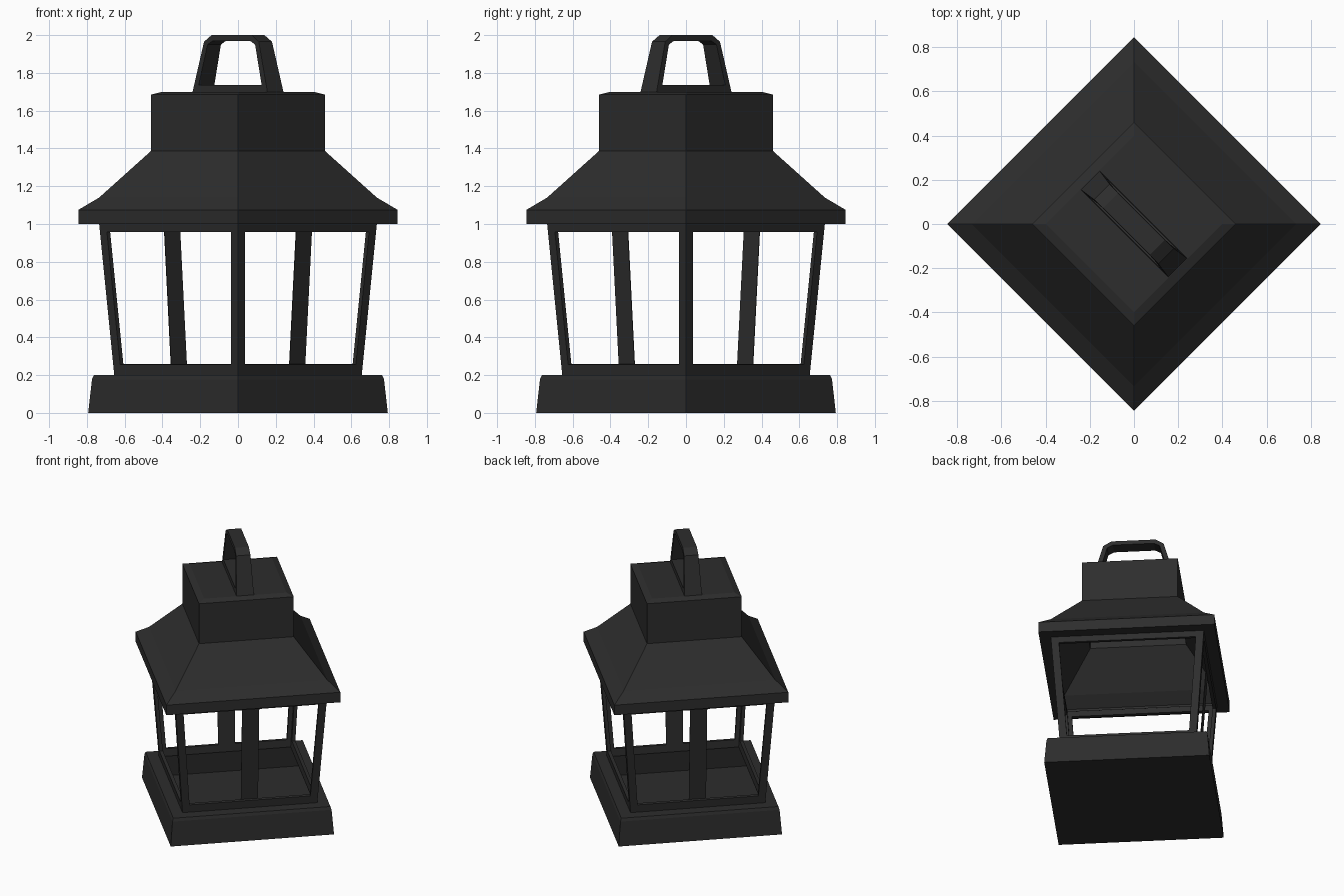
import bpy
import bmesh
from mathutils import Vector

cube = bpy.data.objects.get("Cube")
if cube:
    bpy.data.objects.remove(cube, do_unlink=True)

black = bpy.data.materials.new("matte_black_metal")
black.use_nodes = True
COLOUR = (0.026, 0.026, 0.026, 1)
black.diffuse_color = COLOUR
bsdf = black.node_tree.nodes["Principled BSDF"]
bsdf.inputs["Base Color"].default_value = COLOUR
bsdf.inputs["Roughness"].default_value = 0.7

# Square plan turned by 45 degrees: corners lie on the axes
CORNERS = [Vector(c) for c in ((1, 0, 0), (0, 1, 0), (-1, 0, 0), (0, -1, 0))]
UP = Vector((0, 0, 1))


def finish(name, bm):
    bmesh.ops.remove_doubles(bm, verts=bm.verts, dist=1e-5)
    mesh = bpy.data.meshes.new(name)
    bm.to_mesh(mesh)
    bm.free()
    mesh.materials.append(black)
    obj = bpy.data.objects.new(name, mesh)
    bpy.context.collection.objects.link(obj)
    return obj


def face(bm, points):
    return bm.faces.new([bm.verts.new(p) for p in points])


def square_shell(name, profile, cap_first=False, cap_last=False):
    """Sweep a (radius, height) profile around the square plan."""
    bm = bmesh.new()
    rings = [[c * r + UP * z for c in CORNERS] for r, z in profile]
    for low, high in zip(rings, rings[1:]):
        for i in range(4):
            j = (i + 1) % 4
            face(bm, (low[i], low[j], high[j], high[i]))
    if cap_first:
        face(bm, rings[0][::-1])
    if cap_last:
        face(bm, rings[-1])
    return finish(name, bm)


# Hollow base tray and hollow roof with its raised vent box
square_shell("base_tray", [(0.793, 0), (0.773, 0.178), (0.763, 0.2), (0.62, 0.2)],
             cap_first=True)
square_shell("roof", [(0.70, 1.0), (0.845, 1.0), (0.845, 1.075), (0.735, 1.14),
                      (0.46, 1.387), (0.46, 1.685), (0.40, 1.70)], cap_last=True)

# Window frame: four leaning panels, each with one opening
Z_LOW, Z_HIGH = 0.2, 1.0
SILL, HEAD, POST, THICK = 0.256, 0.957, 0.052, 0.024


def radius(z):
    return 0.655 + (z - Z_LOW) * 0.1


def panel_point(i, z, inset):
    """Point on side i at height z, inset from corner i along the side."""
    a, b = CORNERS[i] * radius(z), CORNERS[(i + 1) % 4] * radius(z)
    length = (b - a).length
    t = inset if inset >= 0 else length + inset
    return a.lerp(b, t / length) + UP * z


bm = bmesh.new()
for i in range(4):
    j = (i + 1) % 4
    outer = [CORNERS[k] * radius(z) + UP * z
             for k, z in ((i, Z_LOW), (j, Z_LOW), (j, Z_HIGH), (i, Z_HIGH))]
    hole = [panel_point(i, z, s) for z, s in
            ((SILL, POST), (SILL, -POST), (HEAD, -POST), (HEAD, POST))]
    for k in range(4):
        m = (k + 1) % 4
        face(bm, (outer[k], outer[m], hole[m], hole[k]))
frame = finish("window_frame", bm)
solid = frame.modifiers.new("thickness", "SOLIDIFY")
solid.thickness = THICK
solid.offset = -1
solid.use_even_offset = True

# Flat centre bars on two opposite sides
BAR = 0.118
for side, name in ((3, "front_centre_bar"), (1, "back_centre_bar")):
    a, b = CORNERS[side], CORNERS[(side + 1) % 4]
    along, out = (b - a).normalized(), (a + b).normalized()
    bm = bmesh.new()
    loops = []
    for depth in (THICK - 0.002, THICK + 0.002):
        loops.append([(a + b) * radius(z) / 2 - out * depth + along * s * BAR / 2 + UP * z
                      for z, s in ((SILL - 0.03, -1), (SILL - 0.03, 1),
                                   (HEAD + 0.03, 1), (HEAD + 0.03, -1))])
    face(bm, loops[0])
    face(bm, loops[1][::-1])
    for k in range(4):
        m = (k + 1) % 4
        face(bm, (loops[0][m], loops[0][k], loops[1][k], loops[1][m]))
    finish(name, bm)

# Carrying handle: a closed loop that narrows towards the top
ALONG = Vector((1, -1, 0)).normalized()
ACROSS = Vector((1, 1, 0)).normalized()


def mirrored(half):
    return half + [(-u, z) for u, z in reversed(half)]


rim = mirrored([(0.28, 1.70), (0.205, 1.965), (0.15, 2.0)])
opening = mirrored([(0.236, 1.735), (0.178, 1.95), (0.14, 1.97)])


def handle_point(p, side):
    u, z = p
    half_width = 0.06 - (z - 1.70) * 0.04
    return ALONG * u + ACROSS * side * half_width + UP * z


bm = bmesh.new()
for k in range(len(rim)):
    m = (k + 1) % len(rim)
    for side in (-1, 1):
        face(bm, [handle_point(p, side) for p in (rim[k], rim[m], opening[m], opening[k])])
    for loop in (rim, opening):
        face(bm, [handle_point(*q) for q in
                  ((loop[k], -1), (loop[m], -1), (loop[m], 1), (loop[k], 1))])
bmesh.ops.remove_doubles(bm, verts=bm.verts, dist=1e-5)
bmesh.ops.recalc_face_normals(bm, faces=bm.faces)
finish("carry_handle", bm)
